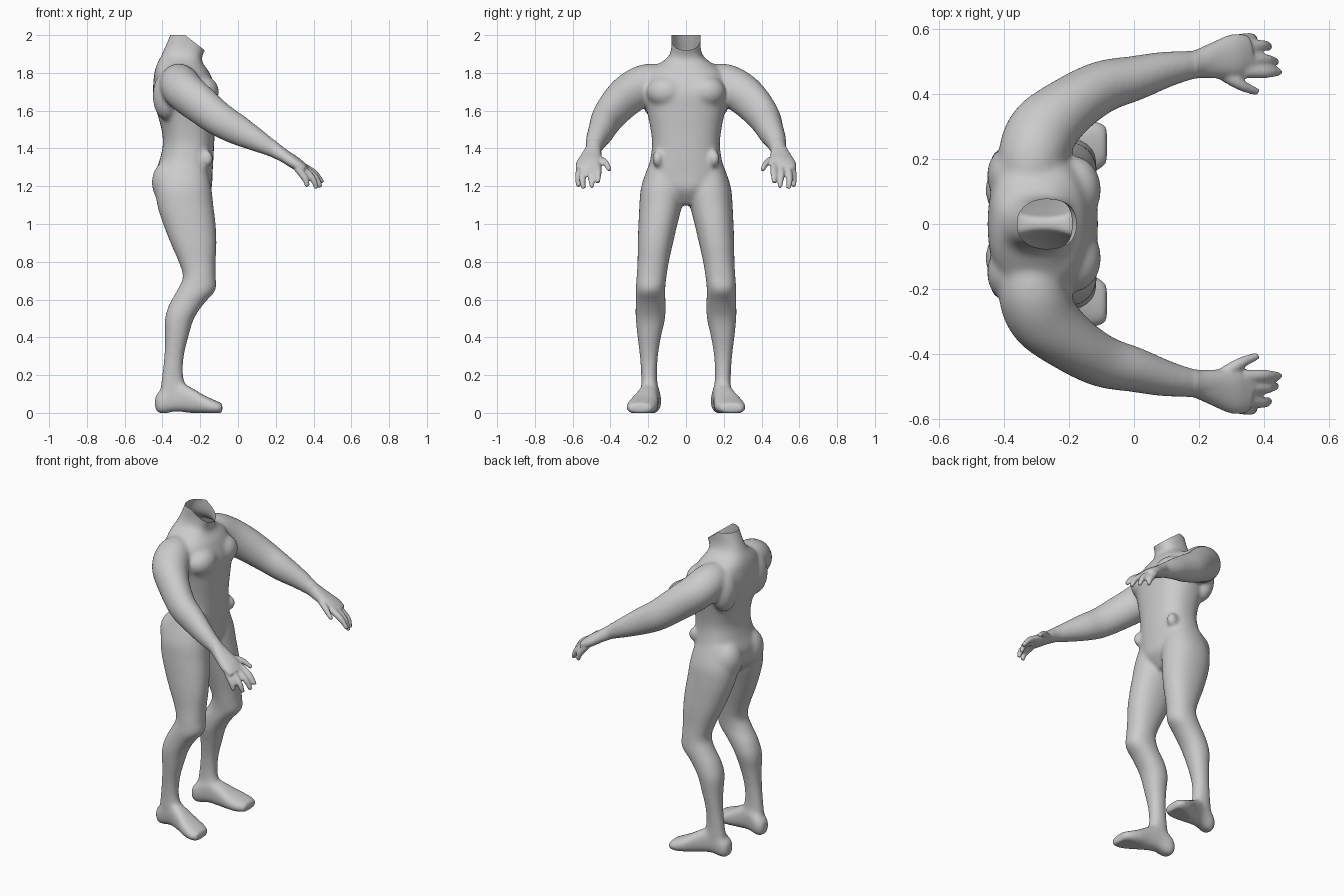
import bpy, bmesh, math
from mathutils import Vector, Matrix

if "Cube" in bpy.data.objects:
    bpy.data.objects.remove(bpy.data.objects["Cube"])

bm = bmesh.new()


def spline(pts, steps=5):
    """Catmull-Rom interpolation of every column of the stations."""
    out = []
    for i in range(len(pts) - 1):
        p0, p1, p2, p3 = pts[max(i - 1, 0)], pts[i], pts[i + 1], pts[min(i + 2, len(pts) - 1)]
        for k in range(steps):
            t = k / steps
            out.append([0.5 * (2 * b + (c - a) * t + (2 * a - 5 * b + 4 * c - d) * t * t
                               + (3 * b - a - 3 * c + d) * t ** 3)
                        for a, b, c, d in zip(p0, p1, p2, p3)])
    out.append(list(pts[-1]))
    return out


def tube(stations, side=1, frame=None, power=2.0, n=28):
    """Loft of stations (x, y, z, ra, rb), across the path or in a fixed frame."""
    st = spline(stations)
    cs = [Vector(s[:3]) for s in st]
    rings = []
    for i, s in enumerate(st):
        if frame:
            u, v = frame
        else:
            t = (cs[min(i + 1, len(cs) - 1)] - cs[max(i - 1, 0)]).normalized()
            u = t.cross(Vector((0, 0, 1))).normalized()
            v = u.cross(t)
        ring = []
        for k in range(n):
            a = 2 * math.pi * k / n
            ca, sa = math.cos(a), math.sin(a)
            p = cs[i] + u * s[3] * math.copysign(abs(ca) ** (2 / power), ca) \
                + v * s[4] * math.copysign(abs(sa) ** (2 / power), sa)
            ring.append(bm.verts.new((p.x, p.y * side, p.z)))
        rings.append(ring)
    faces = [bm.faces.new(rings[0]), bm.faces.new(rings[-1])]
    for r, q in zip(rings, rings[1:]):
        faces += [bm.faces.new((r[k], r[(k + 1) % n], q[(k + 1) % n], q[k])) for k in range(n)]
    bmesh.ops.recalc_face_normals(bm, faces=faces)


def column(rows, side=1, power=2.0):
    """Upright loft from rows (z, x back, x front, y inner, y outer)."""
    tube([((b + f) / 2, (i + o) / 2, z, (f - b) / 2, (o - i) / 2) for z, b, f, i, o in rows],
         side, (Vector((1, 0, 0)), Vector((0, 1, 0))), power)


def muscle(c, r, side):
    m = Matrix.Translation((c[0], c[1] * side, c[2])) @ Matrix.Diagonal((*r, 1))
    bmesh.ops.create_uvsphere(bm, u_segments=24, v_segments=14, radius=1, matrix=m)


# Torso and neck: z, back, front, half width
torso = [(2.08, -.33, -.13, .078), (2.0, -.36, -.155, .078), (1.93, -.39, -.17, .078),
         (1.885, -.41, -.19, .095), (1.85, -.428, -.185, .14), (1.8, -.443, -.15, .20),
         (1.7, -.45, -.112, .228), (1.6, -.432, -.115, .208), (1.5, -.405, -.122, .188),
         (1.42, -.398, -.126, .18), (1.34, -.415, -.13, .19), (1.26, -.44, -.135, .205),
         (1.18, -.43, -.142, .15), (1.1, -.36, -.2, .05)]
column([(z, b, f, -w, w) for z, b, f, w in torso], power=2.35)

for s in (1, -1):
    # Chest, shoulder blade, buttock and hip bone
    muscle((-.185, .105, 1.70), (.085, .105, .085), s)
    muscle((-.38, .15, 1.68), (.072, .09, .13), s)
    muscle((-.365, .105, 1.22), (.092, .10, .12), s)
    muscle((-.165, .15, 1.345), (.035, .03, .045), s)

    # Leg: z, back, front, inner, outer
    column([(1.32, -.40, -.17, .03, .195), (1.2, -.435, -.142, .005, .237),
            (1.1, -.428, -.13, .02, .247), (1.0, -.397, -.118, .045, .252),
            (.9, -.358, -.113, .068, .256), (.8, -.315, -.118, .09, .257),
            (.72, -.292, -.118, .103, .262), (.65, -.322, -.118, .11, .267),
            (.58, -.362, -.178, .107, .267), (.5, -.387, -.232, .11, .267),
            (.4, -.387, -.263, .132, .257), (.3, -.391, -.286, .148, .245),
            (.2, -.402, -.29, .153, .238), (.12, -.412, -.27, .148, .238),
            (.06, -.41, -.27, .15, .235)], s, 2.2)

    # Foot, heel to toe
    tube([(-.44, .18, .055, .03, .035), (-.405, .182, .062, .052, .064),
          (-.33, .19, .09, .05, .08), (-.25, .207, .07, .062, .067),
          (-.18, .225, .047, .08, .049), (-.12, .238, .033, .08, .036),
          (-.082, .243, .028, .06, .026)], s, (Vector((0, 1, 0)), Vector((0, 0, 1))), 2.5)

    # Arm from inside the chest to the wrist
    tube([(-.31, .10, 1.76, .08, .08), (-.312, .2, 1.745, .105, .105),
          (-.28, .285, 1.70, .108, .108), (-.2, .36, 1.633, .092, .103),
          (-.1, .42, 1.555, .081, .092), (0, .447, 1.497, .07, .081),
          (.1, .475, 1.443, .056, .062), (.19, .49, 1.393, .043, .043),
          (.23, .495, 1.37, .042, .036)], s)

    # Palm, fingers and thumb
    tube([(.19, .49, 1.393, .042, .04), (.25, .502, 1.357, .056, .034),
          (.31, .515, 1.318, .068, .032), (.355, .52, 1.288, .06, .024)], s, power=2.3)
    for base, mid, tip in (((.335, .468, 1.31), (.405, .465, 1.27), (.448, .467, 1.218)),
                           ((.345, .503, 1.30), (.408, .503, 1.25), (.438, .497, 1.193)),
                           ((.34, .538, 1.295), (.395, .548, 1.24), (.416, .543, 1.187)),
                           ((.315, .562, 1.295), (.355, .57, 1.24), (.368, .569, 1.197)),
                           ((.25, .475, 1.35), (.325, .428, 1.325), (.38, .405, 1.285))):
        tube([(*base, .021, .021), (*mid, .018, .018), (*tip, .012, .012)], s, n=12)

# Fuse the parts into one skin
me = bpy.data.meshes.new("body")
bm.to_mesh(me)
bm.free()
body = bpy.data.objects.new("body", me)
bpy.context.collection.objects.link(body)
bpy.context.view_layer.objects.active = body
body.select_set(True)
mod = body.modifiers.new("fuse", 'REMESH')
mod.mode = 'VOXEL'
mod.voxel_size = 0.007
bpy.ops.object.modifier_apply(modifier=mod.name)

# Relax the joins, lightly on the hands, and cut the open neck
bm = bmesh.new()
bm.from_mesh(body.data)
soft = [v for v in bm.verts if v.co.x < .19]
for i in range(22):
    bmesh.ops.smooth_vert(bm, verts=soft if i > 2 else bm.verts[:], factor=.5,
                          use_axis_x=True, use_axis_y=True, use_axis_z=True)
for co, no in (((0, 0, 2), (0, 0, 1)), ((-.28, 0, 2), (.61, 0, .79))):
    top = [v for v in bm.verts if v.co.z > 1.86 and abs(v.co.y) < .12]
    keep = set(top)
    edges = [e for e in bm.edges if e.verts[0] in keep and e.verts[1] in keep]
    faces = [f for f in bm.faces if all(v in keep for v in f.verts)]
    bmesh.ops.bisect_plane(bm, geom=top + edges + faces, plane_co=co, plane_no=no, clear_outer=True)
for v in bm.verts:
    v.co.z = max(v.co.z, 0.004)
low = min(v.co.z for v in bm.verts)
for v in bm.verts:
    if v.co.z < .2:
        v.co.z -= low * (1 - max(v.co.z, 0) / .2)
bm.to_mesh(body.data)
bm.free()
bpy.ops.object.shade_smooth()
